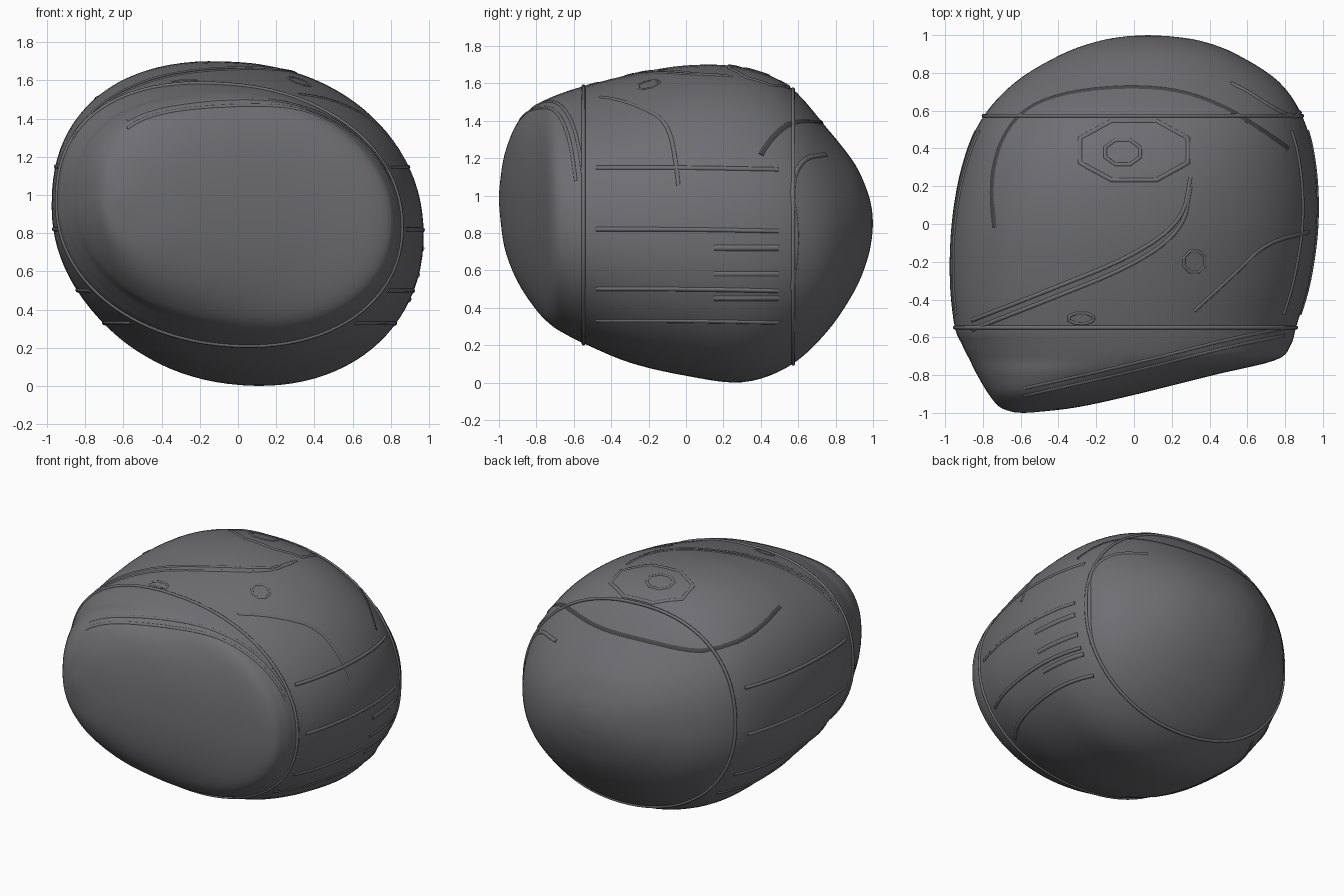
import bpy, bmesh, math
from mathutils import Vector
from mathutils.bvhtree import BVHTree

if "Cube" in bpy.data.objects:
    bpy.data.objects.remove(bpy.data.objects["Cube"])


def material(name, v):
    m = bpy.data.materials.new(name)
    m.diffuse_color = (v, v, v * 1.08, 1)
    m.use_nodes = True
    m.node_tree.nodes["Principled BSDF"].inputs["Base Color"].default_value = m.diffuse_color
    return m


SHELL = material("dark_grey", 0.16)
GROOVE = material("darker_grey", 0.06)

# Shell cross-sections along y: y, left, right, bottom, top
KEYS = [
    (-0.998, -.63, -.54, .93, 1.04), (-.97, -.71, -.30, .72, 1.22),
    (-.90, -.77, .02, .54, 1.39), (-.80, -.83, .42, .39, 1.48),
    (-.72, -.87, .75, .31, 1.52), (-.64, -.91, .83, .26, 1.55),
    (-.54, -.95, .86, .21, 1.58), (-.30, -.975, .93, .11, 1.64),
    (0, -.965, .97, .04, 1.69), (.30, -.91, .96, .005, 1.68),
    (.55, -.81, .90, .09, 1.58), (.75, -.63, .77, .27, 1.36),
    (.90, -.38, .54, .49, 1.17), (.97, -.18, .35, .66, 1.02),
    (.995, -.03, .18, .78, .92)]


def section(t):
    # Smooth interpolation between neighbouring sections
    i = min(int(t), len(KEYS) - 2)
    f = t - i
    p = [KEYS[max(0, min(len(KEYS) - 1, i + k))] for k in (-1, 0, 1, 2)]
    return [0.5 * (2 * b + (c - a) * f + (2 * a - 5 * b + 4 * c - d) * f * f
                   + (3 * b - a - 3 * c + d) * f ** 3) for a, b, c, d in zip(*p)]


def ring(t, n=96):
    # Slightly skewed oval, fuller at the upper left
    y, l, r, b, top = section(t)
    pts = []
    for k in range(n):
        a = 2 * math.pi * k / n
        c, s = math.cos(a), math.sin(a)
        e = 2 / (2.35 if c < 0 < s else 2.1)
        x = (r - l) / 2 * math.copysign(abs(c) ** e, c)
        z = (top - b) / 2 * math.copysign(abs(s) ** e, s)
        pts.append(Vector(((l + r) / 2 + x, y, (b + top) / 2 + z - 0.07 * x)))
    return pts


# Helmet shell: closed loft
bm = bmesh.new()
STEPS = 5
rings = [[bm.verts.new(p) for p in ring(i / STEPS)]
         for i in range((len(KEYS) - 1) * STEPS + 1)]
for a, b in zip(rings, rings[1:]):
    for k in range(len(a)):
        j = (k + 1) % len(a)
        bm.faces.new((a[k], a[j], b[j], b[k]))
for loop, y in ((rings[0], -1.0), (rings[-1], 1.0)):
    c = sum((v.co for v in loop), Vector()) / len(loop)
    tip = bm.verts.new((c.x, y, c.z))
    for k in range(len(loop)):
        bm.faces.new((loop[k], loop[(k + 1) % len(loop)], tip))
bmesh.ops.recalc_face_normals(bm, faces=bm.faces)
for f in bm.faces:
    f.smooth = True
tree = BVHTree.FromBMesh(bm)
mesh = bpy.data.meshes.new("helmet_shell")
bm.to_mesh(mesh)
bm.free()
mesh.materials.append(SHELL)
bpy.context.collection.objects.link(bpy.data.objects.new("helmet_shell", mesh))


def tube(name, pts, radius, closed=False, mat=SHELL):
    cu = bpy.data.curves.new(name, 'CURVE')
    cu.dimensions = '3D'
    cu.bevel_depth = radius
    cu.bevel_resolution = 2
    cu.use_fill_caps = True
    sp = cu.splines.new('POLY')
    sp.points.add(len(pts) - 1)
    for q, p in zip(sp.points, pts):
        q.co = (*p, 1)
    sp.use_cyclic_u = closed
    cu.materials.append(mat)
    ob = bpy.data.objects.new(name, cu)
    bpy.context.collection.objects.link(ob)
    bpy.ops.object.select_all(action='DESELECT')
    ob.select_set(True)
    bpy.context.view_layer.objects.active = ob
    bpy.ops.object.convert(target='MESH')


VIEWS = {
    'top': lambda u, v: (Vector((u, v, 5)), Vector((0, 0, -1))),
    'right': lambda u, v: (Vector((5, u, v)), Vector((-1, 0, 0))),
    'left': lambda u, v: (Vector((-5, u, v)), Vector((1, 0, 0)))}


def rounded(path):
    # Corner cutting for open paths
    out = [path[0]]
    for (a, b), (c, d) in zip(path, path[1:]):
        out += [(.75 * a + .25 * c, .75 * b + .25 * d), (.25 * a + .75 * c, .25 * b + .75 * d)]
    return out + [path[-1]]


def trim(name, view, path, radius=.015, closed=False, mat=SHELL, sink=.6):
    # Lay a line on the shell, half sunk into it
    if not closed:
        path = rounded(rounded(path))
    pts = []
    ends = path[1:] + path[:1] if closed else path[1:]
    for (u0, v0), (u1, v1) in zip(path, ends):
        for k in range(5):
            f = k / 5
            o, d = VIEWS[view](u0 + (u1 - u0) * f, v0 + (v1 - v0) * f)
            hit, normal, _, _ = tree.ray_cast(o, d)
            if hit:
                pts.append(hit - normal * radius * sink)
    tube(name, pts, radius, closed, mat)


def oval(cx, cy, rx, ry, n):
    return [(cx + rx * math.cos(2 * math.pi * (k + .5) / n),
             cy + ry * math.sin(2 * math.pi * (k + .5) / n)) for k in range(n)]


# Seams around the shell: neck opening and rear
tube("neck_seam", ring(5.95), .011, True)
tube("rear_seam", ring(10.1), .011, True)

# Visor edge on the upper side
trim("visor_edge", 'top', [(-.74, -.02), (-.76, .2), (-.72, .42), (-.6, .6), (-.4, .69),
                           (-.1, .73), (.2, .72), (.45, .64), (.65, .52), (.82, .4)],
     .03, mat=GROOVE, sink=.8)

# Pivot plate and hub
trim("pivot_plate", 'top', oval(0, .39, .31, .17, 8), .016, True)
trim("pivot_hub", 'top', oval(-.06, .38, .10, .07, 8), .012, True)

# Twin diagonal bands and lower edge of the upper side
for i, dy in enumerate((0, -.05)):
    trim(f"diagonal_band_{i}", 'top', [(-.86, -.51 + dy), (-.5, -.37 + dy),
                                      (0, -.17 + dy), (.26, .02 + dy), (.3, .25 + dy)], .014)
    trim(f"chin_band_{i}", 'top', [(-.58, -.87 + dy * .8), (0, -.74 + dy * .8),
                                  (.5, -.61 + dy * .8), (.8, -.55 + dy * .8)], .012)
trim("side_vent", 'top', [(.32, -.46), (.55, -.25), (.7, -.1), (.93, -.04)], .014)
trim("small_vent", 'top', oval(.32, -.2, .06, .06, 8), .01, True)
trim("slot_vent", 'top', oval(-.28, -.5, .07, .03, 8), .01, True)

# Panel lines along both outer sides
for side in ('right', 'left'):
    for i, z in enumerate((1.15, .82, .5, .33)):
        trim(f"{side}_panel_line_{i}", side,
             [(-.48, z), (0, z), (.5, z - .01)], .013, sink=.4)

# Raised rear vent ridges
for i, z in enumerate((.45, .58, .72)):
    trim(f"rear_vent_ridge_{i}", 'right', [(.15, z), (.5, z)], .02)
trim("rear_vent_edge", 'right', [(.57, .5), (.6, .8), (.56, 1.05), (.62, 1.2), (.75, 1.22)], .018)
